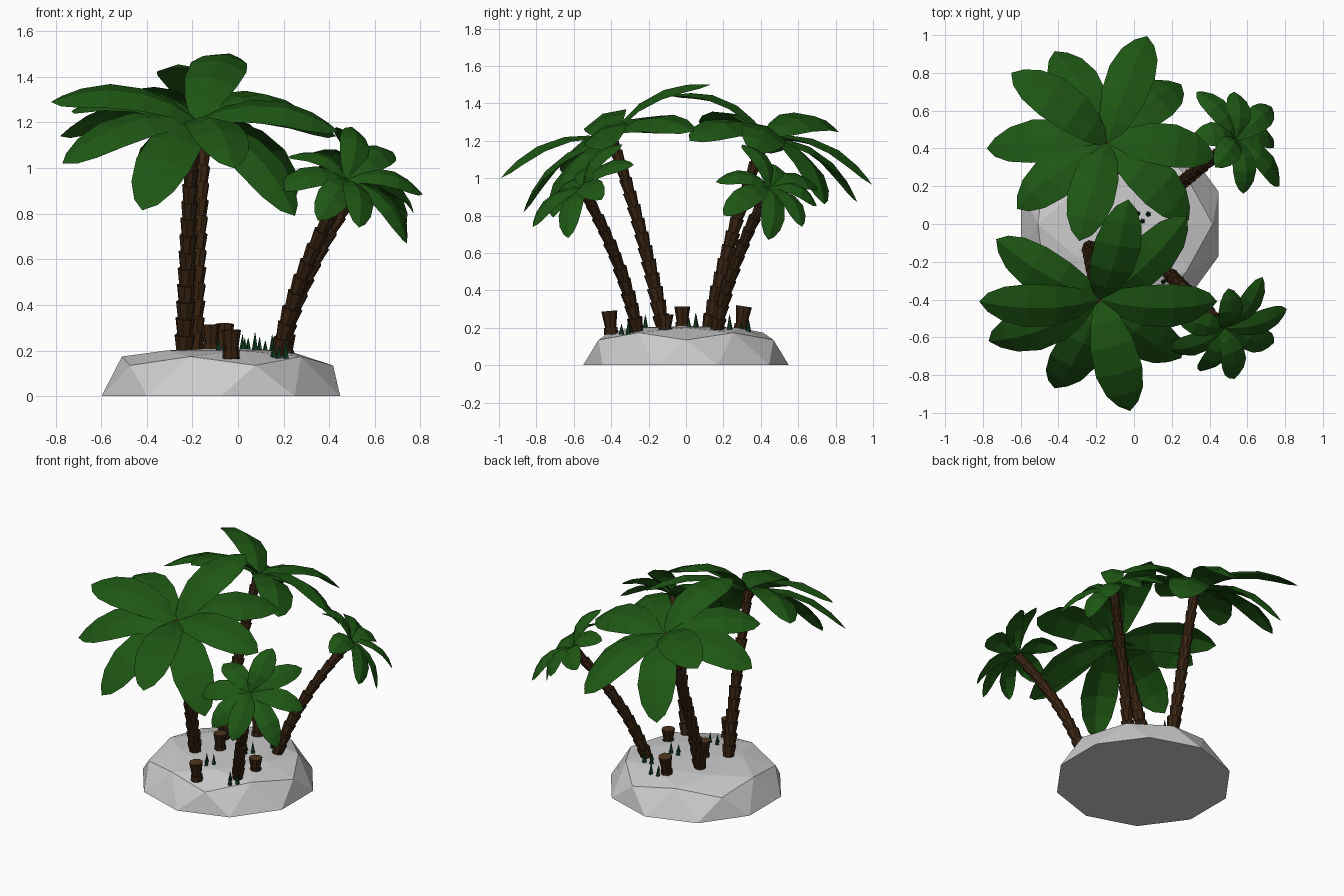
import bpy, bmesh, math
from mathutils import Vector

if "Cube" in bpy.data.objects:
    bpy.data.objects.remove(bpy.data.objects["Cube"])


def material(name, rgb):
    m = bpy.data.materials.new(name)
    m.diffuse_color = (*rgb, 1)
    m.use_nodes = True
    m.node_tree.nodes["Principled BSDF"].inputs["Base Color"].default_value = m.diffuse_color
    return m


LEAF = material("leaf_green", (0.013, 0.095, 0.007))
GRASS = material("grass_green", (0.005, 0.045, 0.013))
BARK = material("bark_brown", (0.04, 0.017, 0.006))
WOOD = material("cut_wood", (0.07, 0.035, 0.012))


def finish(bm, name, *mats):
    me = bpy.data.meshes.new(name)
    bm.to_mesh(me)
    bm.free()
    for m in mats:
        me.materials.append(m)
    ob = bpy.data.objects.new(name, me)
    bpy.context.collection.objects.link(ob)
    return ob


def frustum(bm, p, q, r1, r2, sides=8, spin=0.0):
    """Closed tapered segment from p to q; returns the end cap."""
    p, q = Vector(p), Vector(q)
    rot = (q - p).to_track_quat('Z', 'Y')
    rings = []
    for c, r in ((p, r1), (q, r2)):
        rings.append([bm.verts.new(c + rot @ Vector((r * math.cos(a), r * math.sin(a), 0)))
                      for a in (spin + math.tau * i / sides for i in range(sides))])
    lo, hi = rings
    for i in range(sides):
        j = (i + 1) % sides
        bm.faces.new((lo[i], lo[j], hi[j], hi[i]))
    bm.faces.new(lo[::-1])
    return bm.faces.new(hi)


# Island: squashed half icosphere with a flat underside
bm = bmesh.new()
bmesh.ops.create_icosphere(bm, subdivisions=2, radius=1)
bmesh.ops.delete(bm, geom=[v for v in bm.verts if v.co.z < -0.05], context='VERTS')
for v in bm.verts:
    z = v.co.z
    h = 0 if z < 0.1 else 0.135 if z < 0.5 else 0.174 if z < 0.6 else 0.201 if z < 0.95 else 0.21
    r = 0.51 if 0.5 < z < 0.6 else 0.55
    v.co = (v.co.x * r - 0.075, v.co.y * r, h)
bmesh.ops.holes_fill(bm, edges=[e for e in bm.edges if e.is_boundary])
bmesh.ops.recalc_face_normals(bm, faces=bm.faces)
finish(bm, "island")


# Trunk: stacked upward-flaring segments along a bent path
def trunk(name, base, top, bend, n, r0, r1):
    base, top = Vector(base), Vector(top)
    out = Vector((top.x - base.x, top.y - base.y, 0)).normalized()

    def path(t):
        return base.lerp(top, t) - out * bend * 4 * t * (1 - t)
    bm = bmesh.new()
    for i in range(n):
        r = r0 + (r1 - r0) * i / (n - 1)
        p, q = path(i / n), path((i + 1) / n)
        frustum(bm, p, q + (q - p) * 0.08, r * 0.75, r, 8, i * 0.4)
    finish(bm, name, BARK)


# Crown: shallow-folded, arching leaf for every tip, all rolled with the crown's tilt axis
SECTIONS = ((0, .03), (.17, .085), (.37, .118), (.62, .126), (.82, .1), (.94, .055))


def crown(name, centre, tips, width, lift, axis):
    bm = bmesh.new()
    c, axis = Vector(centre), Vector(axis).normalized()
    for tip in tips:
        tip = Vector(tip)
        d = tip - c
        side = axis.cross(d).normalized()
        up = d.cross(side).normalized()
        rows = []
        for t, w in SECTIONS:
            mid = c.lerp(tip, t) + up * lift * 4 * t * (1 - t)
            tangent = d + up * lift * 4 * (1 - 2 * t)
            down = -tangent.cross(side).normalized()
            w *= width
            rows.append([bm.verts.new(mid + side * w + down * w * 0.25),
                         bm.verts.new(mid),
                         bm.verts.new(mid - side * w + down * w * 0.25)])
        for a, b in zip(rows, rows[1:]):
            for k in (0, 1):
                bm.faces.new((a[k], a[k + 1], b[k + 1], b[k]))
        end = bm.verts.new(tip)
        for k in (0, 1):
            bm.faces.new((rows[-1][k], rows[-1][k + 1], end))
    bm.normal_update()
    for f in bm.faces:
        if f.normal.dot(axis) < 0:
            f.normal_flip()
    finish(bm, name, LEAF)


# Two tall palms on the left
trunk("tall_back_trunk", (-.195, .12, .19), (-.145, .42, 1.22), .02, 14, .046, .033)
crown("tall_back_crown", (-.143, .43, 1.22),
      [(-.65, .80, 1.26), (-.42, .915, .87), (.07, .995, .965), (.25, .74, .86), (-.78, .40, 1.14),
       (-.62, .08, 1.28), (-.29, -.09, 1.44), (.43, .36, 1.14), (.29, .02, 1.2)], 1, .1, (.05, .42, .9))
trunk("tall_front_trunk", (-.235, -.12, .19), (-.195, -.395, 1.21), .02, 14, .046, .033)
crown("tall_front_crown", (-.18, -.40, 1.21),
      [(-.73, -.08, 1.25), (-.82, -.41, 1.29), (-.77, -.62, 1.02), (-.42, -.87, .815), (-.02, -.99, 1.0),
       (.25, -.71, .79), (.44, -.41, 1.16), (.28, .04, 1.25), (-.03, .13, 1.5)], 1, .1, (.08, -.42, .9))

# Two short palms on the right
trunk("short_front_trunk", (.18, -.26, .18), (.475, -.54, .92), .05, 11, .042, .033)
crown("short_front_crown", (.48, -.55, .95),
      [(.68, -.28, 1.07), (.81, -.45, .885), (.74, -.63, .68), (.53, -.82, .74), (.35, -.78, .77),
       (.175, -.66, .905), (.22, -.47, 1.05), (.50, -.34, 1.18)], .57, .065, (.45, -.45, .8))
trunk("short_back_trunk", (.18, .16, .18), (.525, .435, .92), .05, 11, .042, .033)
crown("short_back_crown", (.54, .45, .95),
      [(.33, .70, .95), (.53, .70, .85), (.73, .62, .74), (.74, .44, .67), (.77, .20, .8),
       (.58, .16, .98), (.43, .30, 1.18), (.31, .46, 1.06)], .57, .065, (.45, .45, .8))

# Stumps: flared cut logs with paler tops
for i, (x, y, z, h, lean) in enumerate(((-.03, -.40, .165, .125, -.01), (-.12, -.02, .195, .12, 0),
                                        (-.06, .29, .18, .135, .02), (.21, -.11, .17, .10, 0))):
    bm = bmesh.new()
    base, top = Vector((x, y, z)), Vector((x, y + lean, z + h))
    mid = base.lerp(top, .3)
    frustum(bm, base, mid, .038, .036)
    frustum(bm, mid, top, .03, .043).material_index = 1
    finish(bm, f"stump_{i + 1}", BARK, WOOD)

# Grass: clusters of three small spikes
for i, (x, y, z) in enumerate(((.045, .04, .2), (-.06, -.23, .19), (.18, -.32, .165),
                               (.0, .32, .175), (.12, .22, .19))):
    bm = bmesh.new()
    for dx, dy, h in ((-.025, .015, .07), (.03, .012, .08), (0, -.025, .055)):
        p = Vector((x + dx, y + dy, z))
        frustum(bm, p, p + Vector((0, 0, h)), .015, .001, 5)
    finish(bm, f"grass_{i + 1}", GRASS)
